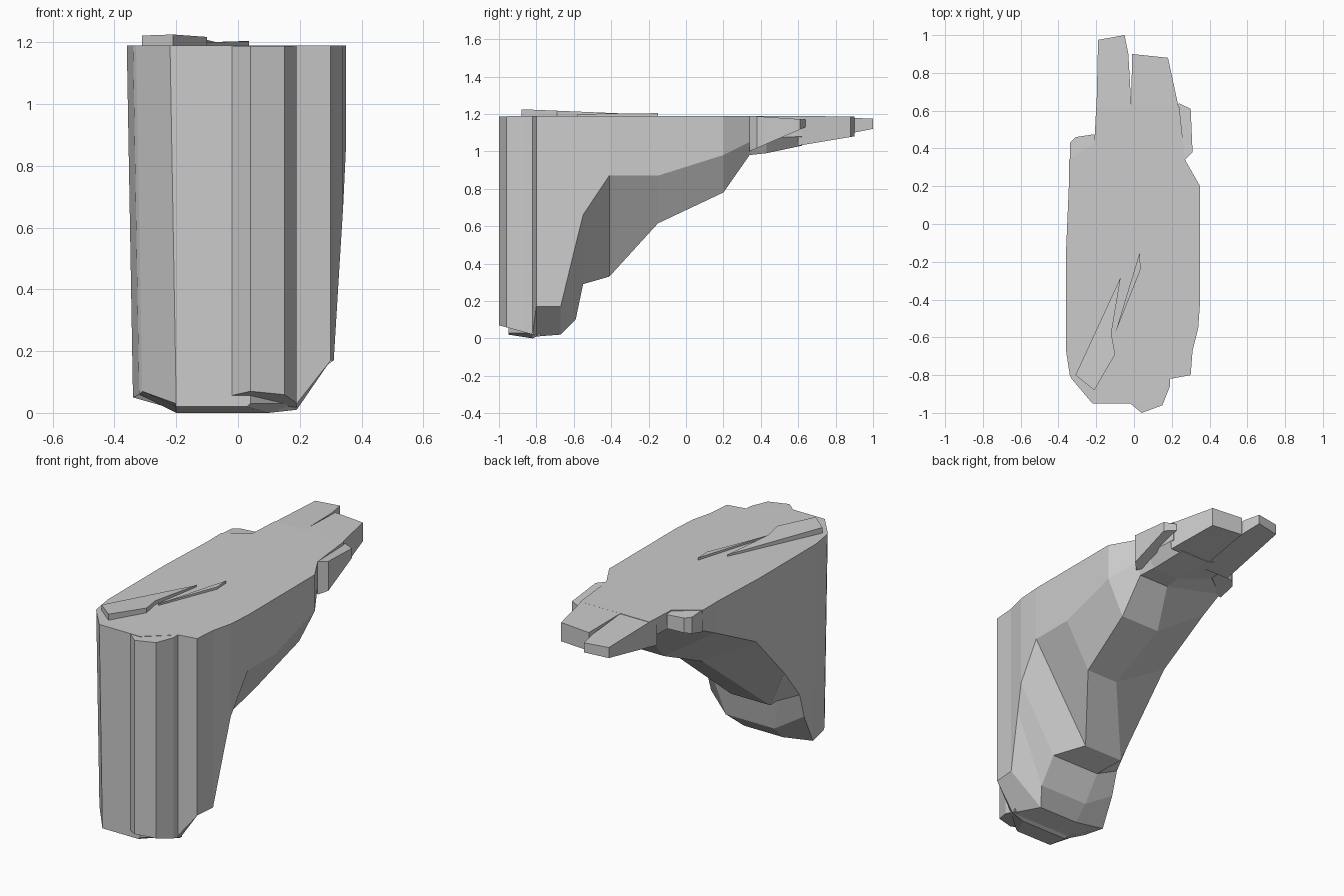
import bpy, bmesh

if "Cube" in bpy.data.objects:
    bpy.data.objects.remove(bpy.data.objects["Cube"])

TOP = 1.19


def loft(name, rings):
    """Skin equal-length point rings, cap both ends and make an object."""
    bm = bmesh.new()
    rows = [[bm.verts.new(p) for p in ring] for ring in rings]
    n = len(rows[0])
    for a, b in zip(rows, rows[1:]):
        for i in range(n):
            j = (i + 1) % n
            bm.faces.new((a[i], a[j], b[j], b[i]))
    bm.faces.new(rows[0])
    bm.faces.new(rows[-1])
    bmesh.ops.recalc_face_normals(bm, faces=bm.faces)
    mesh = bpy.data.meshes.new(name)
    bm.to_mesh(mesh)
    bm.free()
    obj = bpy.data.objects.new(name, mesh)
    bpy.context.collection.objects.link(obj)


def slab(name, outline, top, bottom):
    """Rock chunk from an (x, y) outline; each height runs front to back."""
    front = min(y for x, y in outline)
    depth = max(y for x, y in outline) - front

    def ring(z):
        return [(x, y, z[0] + (z[1] - z[0]) * (y - front) / depth) for x, y in outline]
    loft(name, [ring(bottom), ring(top)])


# Cliff body: y, left x, right x, left wall foot z, right wall foot z,
# then the keel underneath: left x, right x, z
SECTIONS = [
    (-.95, -.22, .04, .03, .03, -.2, .03, .02),
    (-.82, -.33, .19, .07, .03, -.2, .1, 0),
    (-.80, -.34, .30, .06, .17, -.2, .19, .01),
    (-.67, -.36, .31, .05, .17, -.15, .1, .02),
    (-.59, -.36, .33, .22, .5, -.15, .16, .1),
    (-.55, -.36, .34, .36, .66, -.2, .11, .29),
    (-.41, -.36, .35, .54, .87, -.25, 0, .33),
    (-.15, -.36, .35, .82, .87, 0, .2, .615),
    (.20, -.345, .35, 1, .98, 0, .25, .78),
    (.34, -.345, .27, 1.07, 1.05, .05, .24, .98),
    (.43, -.21, .26, 1.08, 1.07, .05, .22, .99),
    (.62, -.2, .24, 1.08, 1.08, 0, .18, 1.03),
]
loft("cliff_body", [
    [(left, y, TOP), (right, y, TOP), (right, y, right_z),
     (keel_r, y, keel_z), (keel_l, y, keel_z), (left + .02, y, left_z)]
    for y, left, right, left_z, right_z, keel_l, keel_r, keel_z in SECTIONS])

# Vertical column standing proud of the front wall
slab("front_column", [(-.02, -.95), (.04, -1), (.15, -.96), (.19, -.86), (.19, -.78), (-.02, -.8)],
     (1.187, TOP), (.07, .01))

# Broken tips of the overhang
slab("overhang_tip_left", [(-.2, .55), (-.19, .975), (-.05, 1), (-.03, .9), (-.01, .55)],
     (TOP, 1.175), (1.03, 1.12))
slab("overhang_tip_right", [(-.015, .61), (-.01, .9), (.18, .88), (.24, .6)],
     (TOP, 1.185), (1.03, 1.08))

# Side ledges
slab("ledge_left", [(-.34, .33), (-.34, .43), (-.31, .46), (-.21, .475), (-.18, .33)],
     (TOP, 1.18), (1.06, 1.1))
slab("ledge_right", [(.2, .4), (.27, .34), (.31, .38), (.3, .61), (.235, .64)],
     (TOP, 1.17), (1, 1.13))

# Raised plate and splinter on the top surface
slab("top_plate", [(-.31, -.8), (-.21, -.88), (-.1, -.69), (-.12, -.58), (-.07, -.28)],
     (1.225, 1.2), (1.15, 1.15))
slab("top_splinter", [(-.1, -.58), (0, -.25), (.03, -.15), (.035, -.24)],
     (1.2, 1.204), (1.15, 1.15))
